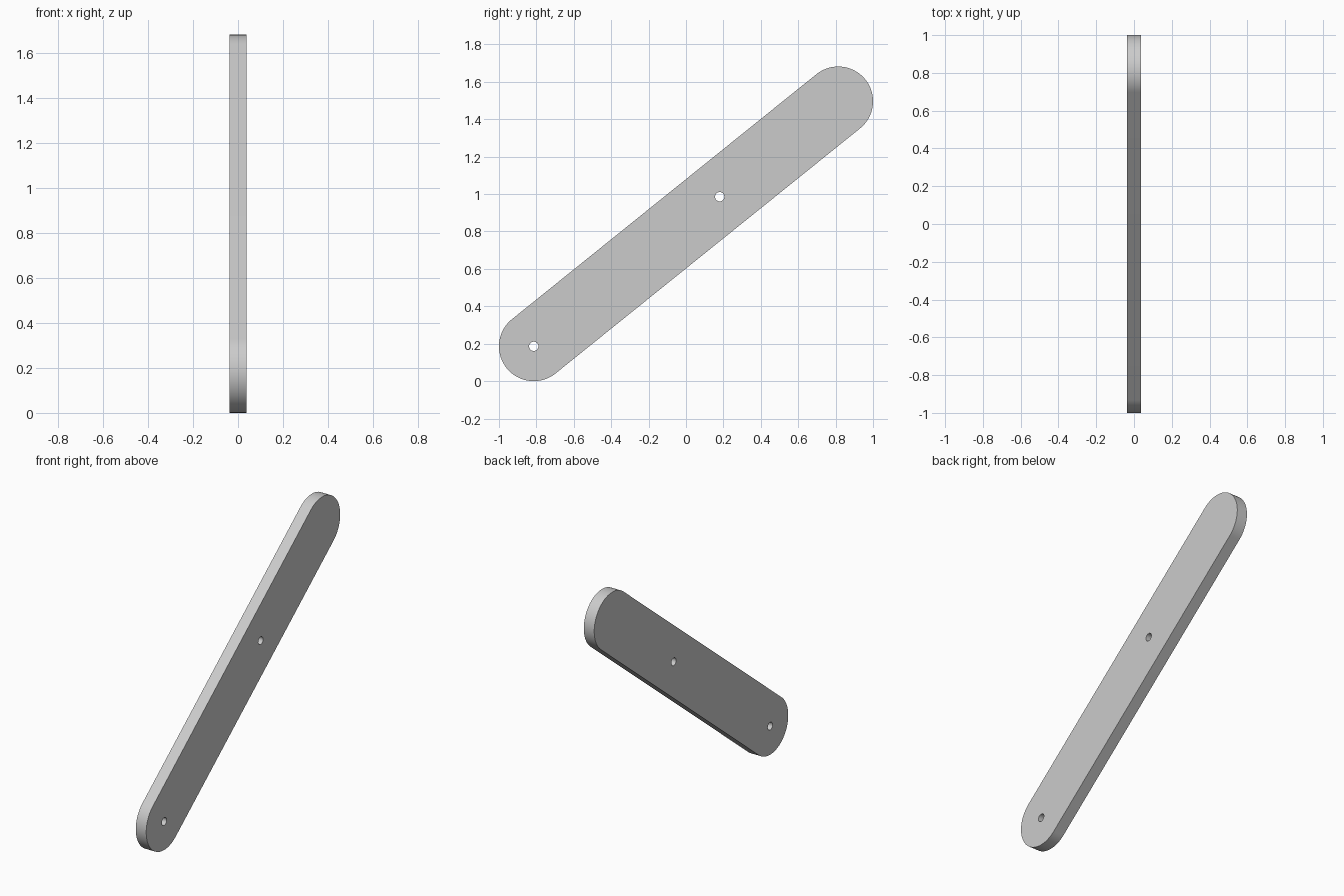
import bpy, bmesh
from math import pi, sin, cos, atan2
from mathutils import Matrix

if "Cube" in bpy.data.objects:
    bpy.data.objects.remove(bpy.data.objects["Cube"])

RADIUS = 0.186
HALF_THICK = 0.0375
END_Y, LOW_Z, HIGH_Z = 0.814, 0.186, 1.496
HOLE_R = 0.025
angle = atan2(HIGH_Z - LOW_Z, 2 * END_Y)


def arc(cy, cz, r, start, sweep, n):
    return [(cy + r * cos(start + sweep * i / n), cz + r * sin(start + sweep * i / n))
            for i in range(n + 1)]


def circle(cy, cz, r, n=32):
    return arc(cy, cz, r, 0, 2 * pi, n)[:-1]


# Outline: two tangent half circles, plus two pivot holes on the centre line
slope = (HIGH_Z - LOW_Z) / (2 * END_Y)
outline = (arc(END_Y, HIGH_Z, RADIUS, angle - pi / 2, pi, 48)
           + arc(-END_Y, LOW_Z, RADIUS, angle + pi / 2, pi, 48))
hole_y = 0.18
loops = [outline,
         circle(-END_Y, LOW_Z, HOLE_R),
         circle(hole_y, LOW_Z + slope * (hole_y + END_Y), HOLE_R)]

# Filled flat curve, extruded to the bar thickness
curve = bpy.data.curves.new("link_bar", 'CURVE')
curve.dimensions = '2D'
curve.fill_mode = 'BOTH'
curve.extrude = HALF_THICK
for pts in loops:
    sp = curve.splines.new('POLY')
    sp.points.add(len(pts) - 1)
    for p, (u, v) in zip(sp.points, pts):
        p.co = (u, v, 0, 1)
    sp.use_cyclic_u = True
bar = bpy.data.objects.new("link_bar", curve)
bpy.context.collection.objects.link(bar)
bpy.context.view_layer.objects.active = bar
bar.select_set(True)
bpy.ops.object.convert(target='MESH')
bar = bpy.context.object

# Weld caps to walls and stand the profile in the y-z plane
bm = bmesh.new()
bm.from_mesh(bar.data)
bmesh.ops.remove_doubles(bm, verts=bm.verts, dist=1e-5)
bm.transform(Matrix(((0, 0, 1, 0), (1, 0, 0, 0), (0, 1, 0, 0), (0, 0, 0, 1))))
bmesh.ops.recalc_face_normals(bm, faces=bm.faces)
bm.to_mesh(bar.data)
bm.free()
bpy.ops.object.shade_smooth_by_angle(angle=pi / 6)
